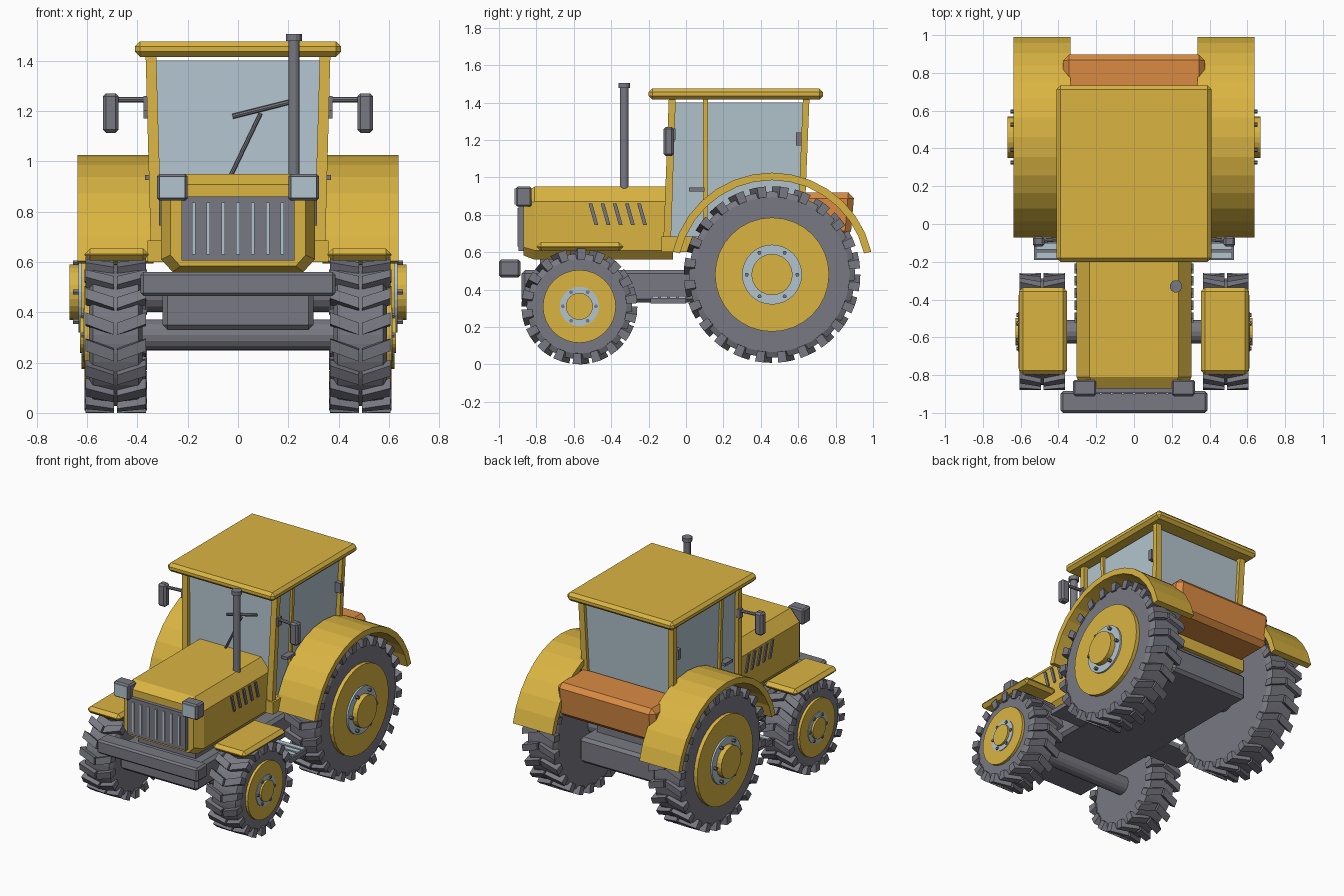
import bpy, bmesh
from math import sin, cos, pi, radians
from mathutils import Vector

cube = bpy.data.objects.get("Cube")
if cube:
    bpy.data.objects.remove(cube)


def material(name, rgb):
    m = bpy.data.materials.new(name)
    m.use_nodes = True
    m.diffuse_color = (*rgb, 1)
    m.node_tree.nodes["Principled BSDF"].inputs["Base Color"].default_value = (*rgb, 1)
    return m


yellow = material("yellow paint", (0.70, 0.46, 0.055))
grey = material("dark grey", (0.19, 0.19, 0.225))
pale = material("pale blue glass", (0.45, 0.56, 0.62))
orange = material("orange paint", (0.70, 0.26, 0.055))


def make(name, mat, solids, bevel=0):
    """Each solid is a list of matching rings, skinned and capped."""
    bm = bmesh.new()
    for rings in solids:
        loops = [[bm.verts.new(p) for p in ring] for ring in rings]
        for a, b in zip(loops, loops[1:]):
            for i in range(len(a)):
                j = (i + 1) % len(a)
                bm.faces.new((a[i], a[j], b[j], b[i]))
        bm.faces.new(loops[0][::-1])
        bm.faces.new(loops[-1])
    bmesh.ops.recalc_face_normals(bm, faces=bm.faces)
    mesh = bpy.data.meshes.new(name)
    bm.to_mesh(mesh)
    bm.free()
    mesh.materials.append(mat)
    ob = bpy.data.objects.new(name, mesh)
    bpy.context.collection.objects.link(ob)
    if bevel:
        mod = ob.modifiers.new("edge chamfer", 'BEVEL')
        mod.width, mod.segments = bevel, 1
    return ob


def rect(x0, x1, y0, y1, z):
    return [(x0, y0, z), (x1, y0, z), (x1, y1, z), (x0, y1, z)]


def box(x0, x1, y0, y1, z0, z1):
    return [rect(x0, x1, y0, y1, z0), rect(x0, x1, y0, y1, z1)]


def flip(solid, s):
    return [[(s * x, y, z) for x, y, z in ring] for ring in solid]


def lathe(profile, cy, cz, n):
    """Spin (x, radius) pairs about an axle along x."""
    return [[(x, cy - r * cos(2 * pi * i / n), cz + r * sin(2 * pi * i / n))
             for i in range(n)] for x, r in profile]


def rod(p, q, r, n=8):
    p, q = Vector(p), Vector(q)
    d = (q - p).normalized()
    u = d.orthogonal().normalized()
    v = d.cross(u)
    ring = [u * r * cos(2 * pi * i / n) + v * r * sin(2 * pi * i / n) for i in range(n)]
    return [[c + o for o in ring] for c in (p, q)]


def lug(x0, x1, a0, a1, w, r0, r1, cy, cz):
    """Slanted tread bar from x0 to x1."""
    return [[(x, cy - r * cos(t), cz + r * sin(t))
             for r, t in ((r0, a), (r0, a + w), (r1, a + w), (r1, a))]
            for x, a in ((x0, a0), (x1, a1))]


def wheel(label, s, cy, cz, R, half, count, rim, ring, hub, reach):
    cx, wall = 0.486, 0.486 + half - 0.014
    inner = 2 * cx - wall
    body = R - 0.028
    disc = lambda x0, x1, r, n=32: flip(lathe([(x0, r), (x1, r)], cy, cz, n), s)
    make(label + " tyre", grey, [flip(lathe(
        [(inner, body - 0.03), (inner + 0.015, body), (wall - 0.015, body),
         (wall, body - 0.03)], cy, cz, 48), s)])
    w, shift = 0.048 / R, 0.043 / R
    bars = []
    for i in range(count):
        a = 2 * pi * i / count
        for k in (1, -1):
            bars.append(flip(lug(cx + k * 0.006, cx + k * half, a, a + shift, w,
                                 body - 0.03, R, cy, cz), s))
    make(label + " tread bars", grey, bars)
    x = cx + half
    make(label + " rim", yellow, [disc(wall - 0.02, x + reach * 0.2, rim)])
    make(label + " hub ring", pale, [disc(wall, x + reach * 0.4, ring)])
    make(label + " hub cap", yellow, [disc(wall, x + reach, hub, 24)])
    br, bolts = (ring + hub) / 2, []
    for i in range(6):
        t = i * pi / 3
        bolts.append(flip(lathe([(wall, 0.011), (x + reach * 0.75, 0.011)],
                                cy - br * cos(t), cz + br * sin(t), 6), s))
    make(label + " bolts", grey, bolts)


# Chassis, axles and bumper
make("chassis", grey, [box(-0.3, 0.3, -0.88, 0.75, 0.33, 0.505)], 0.02)
make("body mounts", grey, [box(-0.22, 0.22, -0.78, -0.42, 0.5, 0.58),
                           box(-0.25, 0.25, 0.15, 0.62, 0.5, 0.62)])
make("front_axle", grey, [lathe([(-0.4, 0.062), (0.4, 0.062)], -0.57, 0.31, 16)])
make("rear_axle", grey, [lathe([(-0.4, 0.08), (0.4, 0.08)], 0.46, 0.48, 16)])
make("front_bumper", grey, [box(-0.388, 0.388, -1.0, -0.885, 0.465, 0.56)], 0.012)


# Hood with chamfered shoulders and nose
def hood_ring(y, k, top):
    half = [(0.26, 0.56), (0.305, 0.61), (0.305, 0.87), (0.235, top)]
    pts = half + [(-x, z) for x, z in reversed(half)]
    return [(x * k, y, 0.75 + (z - 0.75) * k) for x, z in pts]


make("hood", yellow, [[hood_ring(-0.87, 0.88, 0.93), hood_ring(-0.81, 1, 0.95),
                       hood_ring(-0.07, 1, 0.95)]])
make("grille", grey, [box(-0.225, 0.225, -0.895, -0.85, 0.605, 0.86)])
make("grille_bars", pale, [box(i * 0.0587 - 0.007, i * 0.0587 + 0.007, -0.902, -0.89,
                               0.63, 0.835) for i in range(-3, 4)])

# Exhaust
make("exhaust_pipe", grey, [rod((0.222, -0.33, 0.9), (0.222, -0.33, 1.49), 0.023, 12)])
make("exhaust_cap", grey, [rod((0.222, -0.33, 1.478), (0.222, -0.33, 1.505), 0.033, 12)])

# Cab
make("cab_base", yellow, [box(-0.36, 0.36, -0.13, 0.65, 0.6, 0.685)])
make("cab_glass", pale, [[rect(-0.315, 0.315, -0.09, 0.61, 0.685),
                          rect(-0.34, 0.34, -0.068, 0.635, 1.4)]])
make("cab_roof", yellow, [box(-0.41, 0.41, -0.2, 0.733, 1.415, 1.475)], 0.02)
make("rear_box", orange, [[rect(-0.375, 0.375, 0.6, 0.88, 0.68),
                           rect(-0.375, 0.375, 0.6, 0.9, 0.92)]], 0.032)
make("wiper", grey, [rod((-0.03, -0.1, 0.94), (0.09, -0.09, 1.19), 0.008),
                     rod((-0.022, -0.088, 1.178), (0.205, -0.088, 1.235), 0.01)])

# Parts in left and right pairs
for side, s in (("left", 1), ("right", -1)):
    part = lambda name, mat, solids, bevel=0: make(
        side + "_" + name, mat, [flip(q, s) for q in solids], bevel)

    wheel(side + " front", s, -0.57, 0.31, 0.31, 0.12, 18, 0.195, 0.105, 0.072, 0.022)
    wheel(side + " rear", s, 0.46, 0.48, 0.472, 0.124, 24, 0.305, 0.16, 0.11, 0.06)

    # Arched rear fender
    arch = []
    for i in range(15):
        a = radians(13 + i * 11)
        arch.append([(x, 0.46 - r * cos(a), 0.48 + r * sin(a)) for x, r in
                     ((0.335, 0.505), (0.637, 0.505), (0.637, 0.545), (0.335, 0.545))])
    part("rear_fender", yellow, [arch])
    part("front_fender", yellow, [box(0.355, 0.61, -0.798, -0.335, 0.605, 0.653)], 0.022)

    # Headlight with a pale lens
    part("headlight", grey, [box(0.2, 0.322, -0.91, -0.825, 0.843, 0.95)], 0.01)
    part("headlight_lens", pale, [box(0.211, 0.311, -0.916, -0.905, 0.854, 0.939)])

    # Slanted vents on the hood side
    part("hood_vents", grey, [
        [rect(0.295, 0.314, y + 0.016, y + 0.036, 0.745),
         rect(0.295, 0.314, y - 0.016, y + 0.004, 0.86)]
        for y in [-0.505 + 0.065 * i for i in range(5)]])

    # Cab pillars
    part("pillars", yellow, [
        [rect(0.303, 0.347, -0.12, -0.08, 0.68), rect(0.325, 0.367, -0.092, -0.055, 1.42)],
        [rect(0.303, 0.347, 0.595, 0.63, 0.68), rect(0.325, 0.367, 0.625, 0.66, 1.42)],
        [rect(0.303, 0.335, 0.09, 0.115, 0.68), rect(0.325, 0.355, 0.092, 0.117, 1.42)]])
    part("door_handle", grey, [box(0.325, 0.37, 0.015, 0.1, 0.925, 0.945)])
    part("rear_hinge", grey, [box(0.33, 0.375, 0.588, 0.618, 1.17, 1.24)])

    # Mirror on its arm
    part("mirror_arm", grey, [rod((0.35, -0.075, 1.245), (0.5, -0.09, 1.245), 0.011),
                              box(0.35, 0.376, -0.09, -0.055, 1.2, 1.26)])
    part("mirror", grey, [box(0.475, 0.536, -0.12, -0.065, 1.113, 1.27)], 0.012)

    # Boarding step
    part("step_frame", grey, [box(0.28, 0.53, -0.19, 0.0, 0.325, 0.355)])
    part("step_slats", pale, [box(0.31, 0.52, y, y + 0.035, 0.35, 0.366)
                              for y in (-0.183, -0.135, -0.087, -0.039)])
